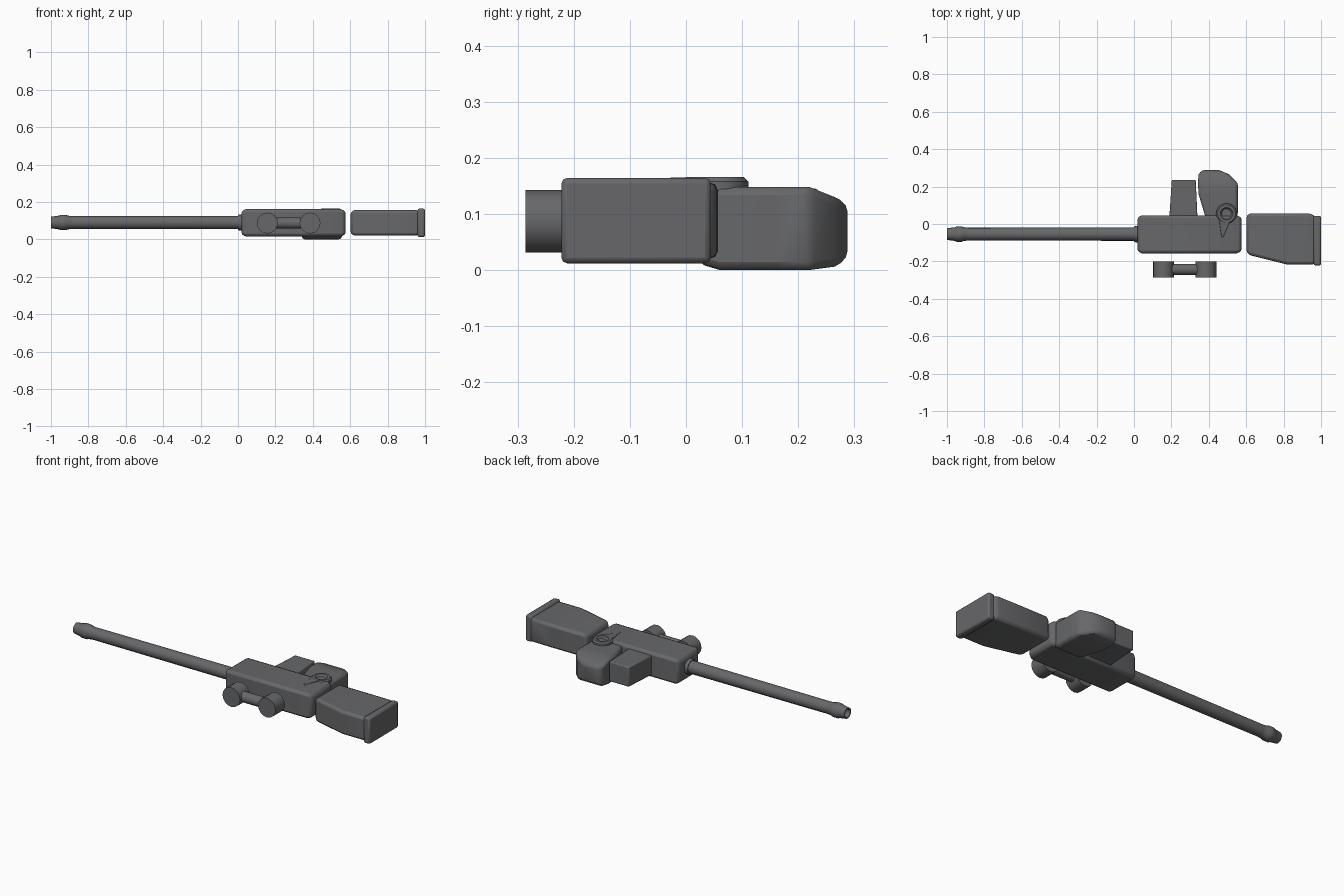
import bpy, bmesh, math
from mathutils import Vector

if "Cube" in bpy.data.objects:
    bpy.data.objects.remove(bpy.data.objects["Cube"])

metal = bpy.data.materials.new("gunmetal grey")
metal.diffuse_color = (0.135, 0.137, 0.143, 1)
metal.use_nodes = True
metal.node_tree.nodes["Principled BSDF"].inputs["Base Color"].default_value = metal.diffuse_color


def finish(name, bm, bevel=0.0, angle=60):
    bmesh.ops.recalc_face_normals(bm, faces=bm.faces)
    me = bpy.data.meshes.new(name)
    bm.to_mesh(me)
    bm.free()
    ob = bpy.data.objects.new(name, me)
    bpy.context.collection.objects.link(ob)
    me.materials.append(metal)
    if bevel:
        m = ob.modifiers.new("bevel", 'BEVEL')
        m.width, m.segments, m.limit_method = bevel, 2, 'ANGLE'
        m.angle_limit = math.radians(35)
    bpy.ops.object.select_all(action='DESELECT')
    ob.select_set(True)
    bpy.context.view_layer.objects.active = ob
    bpy.ops.object.shade_smooth_by_angle(angle=math.radians(angle))
    return ob


def skin(bm, rings):
    for a, b in zip(rings, rings[1:]):
        n = len(a)
        for i in range(n):
            bm.faces.new((a[i], a[(i + 1) % n], b[(i + 1) % n], b[i]))
    bm.faces.new(rings[0])
    bm.faces.new(rings[-1])


def loft(name, axis, sections, bevel):
    """Rectangles (position, low, high, z low, z high) strung along x or y."""
    bm = bmesh.new()
    rings = []
    for p, a0, a1, z0, z1 in sections:
        pts = [(a0, z0), (a1, z0), (a1, z1), (a0, z1)]
        rings.append([bm.verts.new((p, a, z) if axis == 'x' else (a, p, z)) for a, z in pts])
    skin(bm, rings)
    return finish(name, bm, bevel)


def lathe(name, axis, center, profile, sides=16, angle=40):
    """Circles (position, radius) strung along an axis through center."""
    bm = bmesh.new()
    k = 'xyz'.index(axis)
    rings = []
    for p, r in profile:
        ring = []
        for i in range(sides):
            t = 2 * math.pi * i / sides
            v = Vector(center)
            v[k] = p
            v[(k + 1) % 3] += r * math.cos(t)
            v[(k + 2) % 3] += r * math.sin(t)
            ring.append(bm.verts.new(v))
        rings.append(ring)
    skin(bm, rings)
    return finish(name, bm, angle=angle)


# barrel with flared muzzle and root collar
BORE = (0, -0.054, 0.09)
lathe("barrel", 'x', BORE, [(-0.9, 0.034), (0.03, 0.036)])
lathe("muzzle", 'x', BORE, [(-0.94, 0.02), (-1.0, 0.024), (-1.0, 0.031), (-0.955, 0.037),
                            (-0.95, 0.041), (-0.92, 0.041), (-0.91, 0.037), (-0.885, 0.034)])
lathe("barrel_collar", 'x', BORE, [(0.0, 0.04), (0.01, 0.044), (0.04, 0.044)])

# receiver
loft("receiver", 'x', [(0.018, -0.145, 0.035, 0.025, 0.15),
                       (0.04, -0.157, 0.046, 0.016, 0.161),
                       (0.55, -0.157, 0.046, 0.016, 0.161),
                       (0.576, -0.145, 0.035, 0.025, 0.15)], 0.014)

# magazine
loft("magazine", 'y', [(0.02, 0.188, 0.34, 0.03, 0.145),
                       (0.236, 0.202, 0.33, 0.03, 0.145)], 0.006)

# grip
loft("grip", 'y', [(0.02, 0.385, 0.55, 0.012, 0.148),
                   (0.06, 0.375, 0.555, 0.0, 0.148),
                   (0.16, 0.345, 0.555, 0.0, 0.148),
                   (0.22, 0.342, 0.555, 0.0, 0.148),
                   (0.265, 0.345, 0.51, 0.006, 0.13),
                   (0.288, 0.362, 0.455, 0.02, 0.118)], 0.014)

# selector knob with recessed centre, and its pointer
lathe("selector_knob", 'z', (0.495, 0.055, 0), [(0.12, 0.058), (0.158, 0.056), (0.166, 0.048),
                                                (0.166, 0.034), (0.156, 0.026)])
loft("selector_pointer", 'y', [(-0.07, 0.468, 0.478, 0.15, 0.163),
                               (0.02, 0.455, 0.515, 0.15, 0.166)], 0.003)

# stock and butt plate
loft("stock", 'x', [(0.602, -0.155, 0.048, 0.028, 0.148),
                    (0.625, -0.168, 0.057, 0.02, 0.156),
                    (0.82, -0.217, 0.057, 0.02, 0.156),
                    (0.95, -0.217, 0.055, 0.02, 0.156),
                    (0.975, -0.21, 0.035, 0.024, 0.152)], 0.014)
loft("butt_plate", 'x', [(0.96, -0.222, 0.044, 0.012, 0.164),
                         (1.0, -0.222, 0.044, 0.012, 0.164)], 0.01)

# sight: two drums joined by a bar
for n, x in (("front", 0.157), ("rear", 0.385)):
    lathe(n + "_sight_drum", 'y', (x, 0, 0.087), [(-0.286, 0.056), (-0.2, 0.056)])
lathe("sight_bar", 'x', (0, -0.243, 0.087), [(0.16, 0.03), (0.385, 0.03)])
